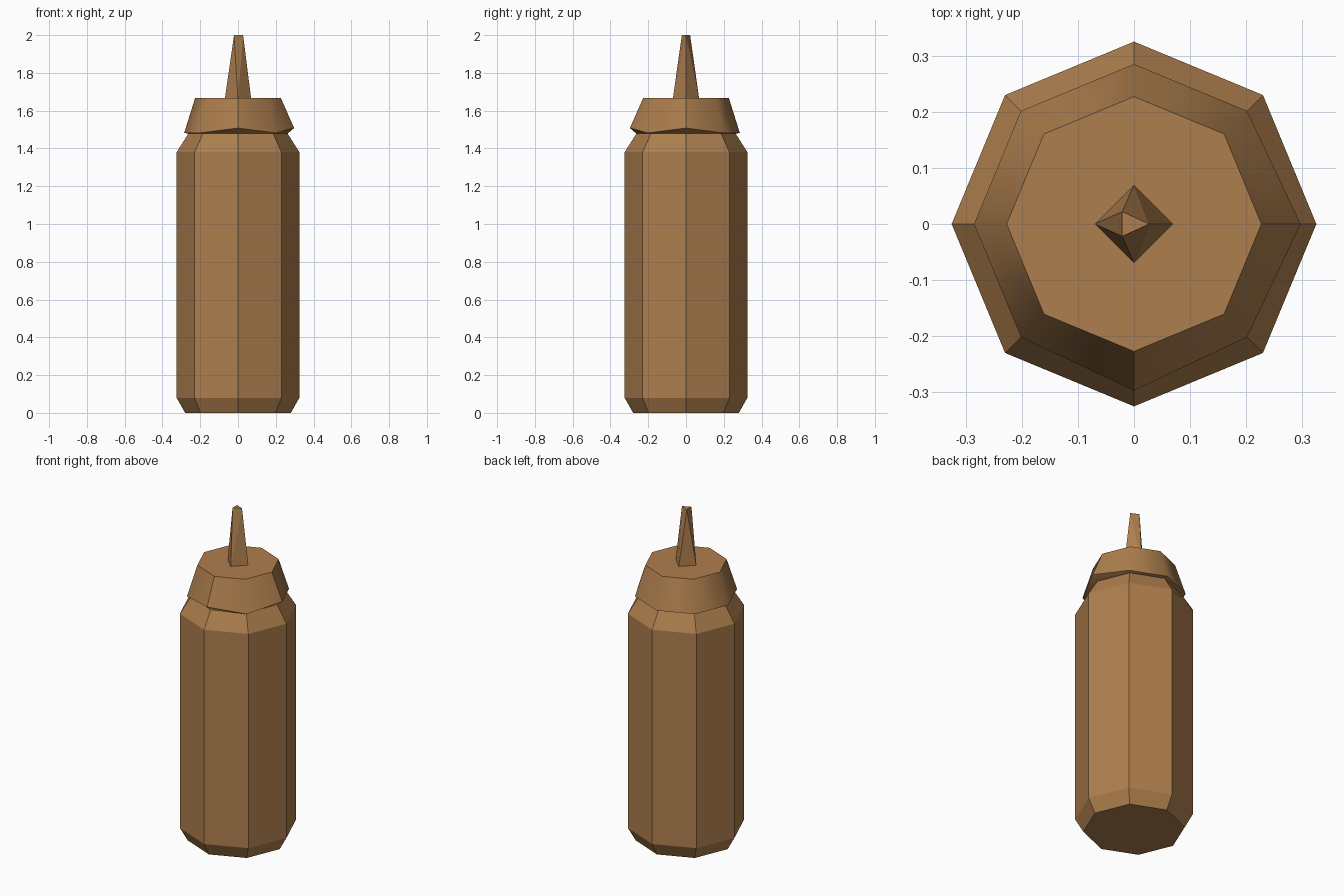
import bpy, bmesh, math

if "Cube" in bpy.data.objects:
    bpy.data.objects.remove(bpy.data.objects["Cube"])

mat = bpy.data.materials.new("mustard_brown")
mat.diffuse_color = (0.42, 0.21, 0.075, 1)
mat.use_nodes = True
mat.node_tree.nodes["Principled BSDF"].inputs["Base Color"].default_value = mat.diffuse_color


def finish(name, bm):
    bmesh.ops.recalc_face_normals(bm, faces=bm.faces)
    me = bpy.data.meshes.new(name)
    bm.to_mesh(me)
    bm.free()
    me.materials.append(mat)
    ob = bpy.data.objects.new(name, me)
    bpy.context.collection.objects.link(ob)
    return ob


def lathe(name, profile, sides=8, tweak=None):
    """Closed octagonal turning from (radius, z) pairs."""
    bm = bmesh.new()
    rings = []
    for k, (r, z) in enumerate(profile):
        ring = []
        for i in range(sides):
            a = 2 * math.pi * i / sides
            rr, zz = tweak(k, i, r, z) if tweak else (r, z)
            ring.append(bm.verts.new((rr * math.cos(a), rr * math.sin(a), zz)))
        rings.append(ring)
    for lo, hi in zip(rings, rings[1:]):
        for i in range(sides):
            j = (i + 1) % sides
            bm.faces.new((lo[i], lo[j], hi[j], hi[i]))
    bm.faces.new(rings[0][::-1])
    bm.faces.new(rings[-1])
    return finish(name, bm)


# Bottle body with chamfered foot and shoulder
lathe("bottle_body", [(0.28, 0), (0.325, 0.08), (0.325, 1.38), (0.262, 1.48)])


# Cap; its rim is pulled up and out slightly at the right and front corners
def rim(k, i, r, z):
    return (0.297, 1.508) if k == 1 and i in (0, 6) else (r, z)


cap = lathe("cap", [(0.262, 1.478), (0.285, 1.482), (0.227, 1.667)], tweak=rim)
bpy.context.view_layer.objects.active = cap
cap.select_set(True)
bpy.ops.object.shade_smooth_by_angle(angle=math.radians(44))

# Nozzle: diamond base narrowing to a three-cornered tip
bm = bmesh.new()
for p in [(-0.07, 0, 1.66), (0, 0.07, 1.66), (0.07, 0, 1.66), (0, -0.07, 1.66),
          (-0.021, 0.022, 2), (-0.021, -0.022, 2), (0.027, 0, 2)]:
    bm.verts.new(p)
bmesh.ops.convex_hull(bm, input=bm.verts)
finish("nozzle", bm)
